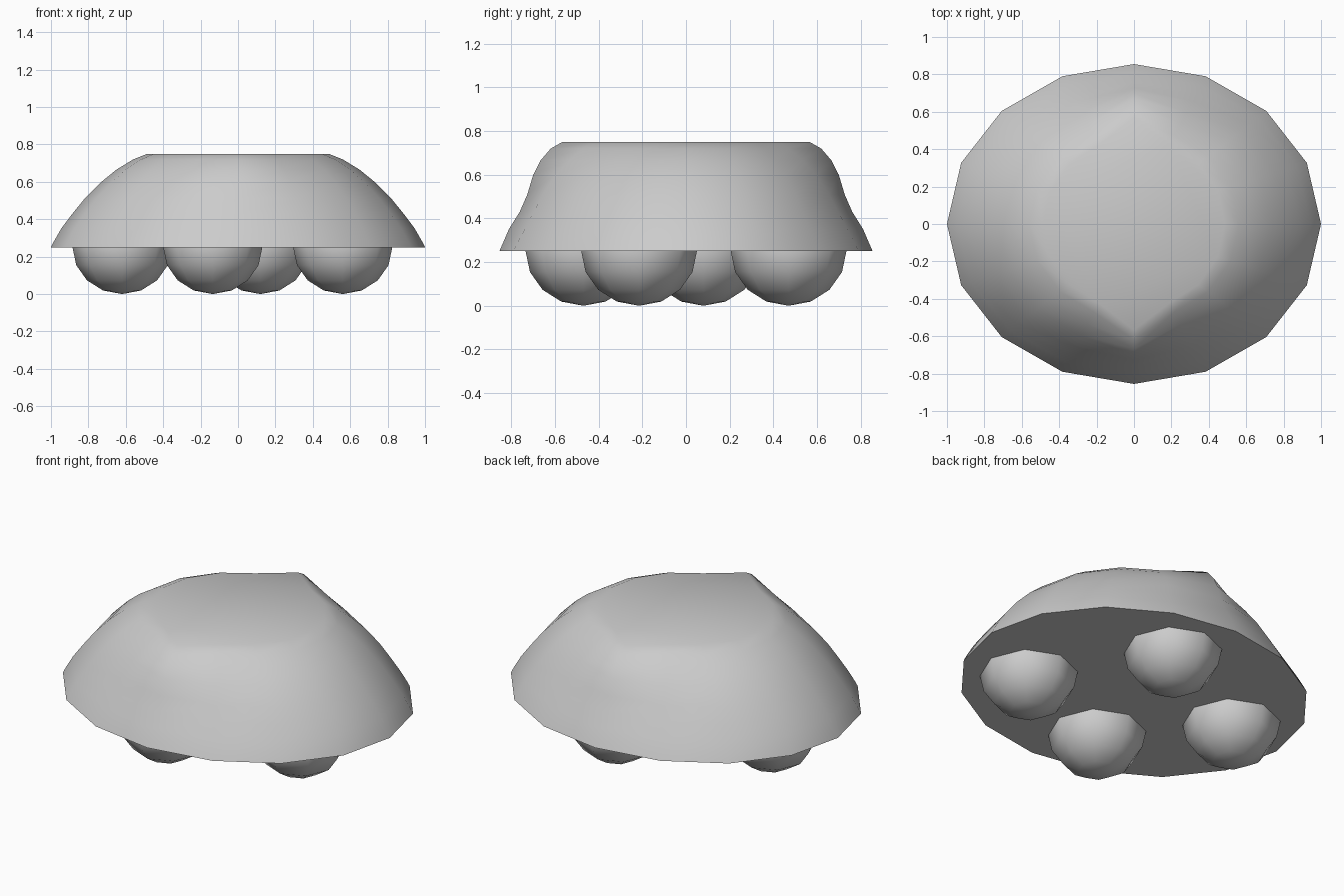
import bpy, bmesh, math

if "Cube" in bpy.data.objects:
    bpy.data.objects.remove(bpy.data.objects["Cube"])

SIDES = 16

# Body profile: z, x radius, y radius, reach of the pinched ridge at +y and -y
PROFILE = [
    (0.25, 1.00, 0.855, 0.855),
    (0.28, 0.985, 0.84, 0.842),
    (0.35, 0.945, 0.80, 0.812),
    (0.43, 0.885, 0.755, 0.762),
    (0.51, 0.82, 0.71, 0.727),
    (0.60, 0.73, 0.645, 0.70),
    (0.665, 0.65, 0.58, 0.667),
    (0.72, 0.56, 0.51, 0.62),
    (0.75, 0.485, 0.46, 0.567),
]


def make_object(name, bm):
    mesh = bpy.data.meshes.new(name)
    bmesh.ops.recalc_face_normals(bm, faces=bm.faces[:])
    bm.to_mesh(mesh)
    bm.free()
    obj = bpy.data.objects.new(name, mesh)
    bpy.context.collection.objects.link(obj)
    return obj


def shade(obj, angle):
    bpy.ops.object.select_all(action='DESELECT')
    obj.select_set(True)
    bpy.context.view_layer.objects.active = obj
    bpy.ops.object.shade_smooth_by_angle(angle=math.radians(angle))


# Domed body: lofted elliptical rings with a ridge at front and back
bm = bmesh.new()
rings = []
for z, rx, ry, ridge in PROFILE:
    ring = []
    for i in range(SIDES):
        a = 2 * math.pi * i / SIDES
        r = ridge if i % (SIDES // 2) == SIDES // 4 else ry
        ring.append(bm.verts.new((rx * math.cos(a), r * math.sin(a), z)))
    rings.append(ring)
for low, high in zip(rings, rings[1:]):
    for i in range(SIDES):
        j = (i + 1) % SIDES
        bm.faces.new((low[i], low[j], high[j], high[i]))
bm.faces.new(rings[0][::-1])
bm.faces.new(rings[-1])
shade(make_object("body", bm), 50)

# Four low-poly ball feet sunk halfway into the underside
FEET = {
    "front_foot": (-0.135, -0.47),
    "right_foot": (0.56, -0.215),
    "back_foot": (0.12, 0.47),
    "left_foot": (-0.62, 0.08),
}
for name, (x, y) in FEET.items():
    bm = bmesh.new()
    bmesh.ops.create_uvsphere(bm, u_segments=8, v_segments=8, radius=0.265)
    foot = make_object(name, bm)
    foot.scale.z = 0.25 / 0.265
    foot.location = (x, y, 0.25)
    shade(foot, 80)
